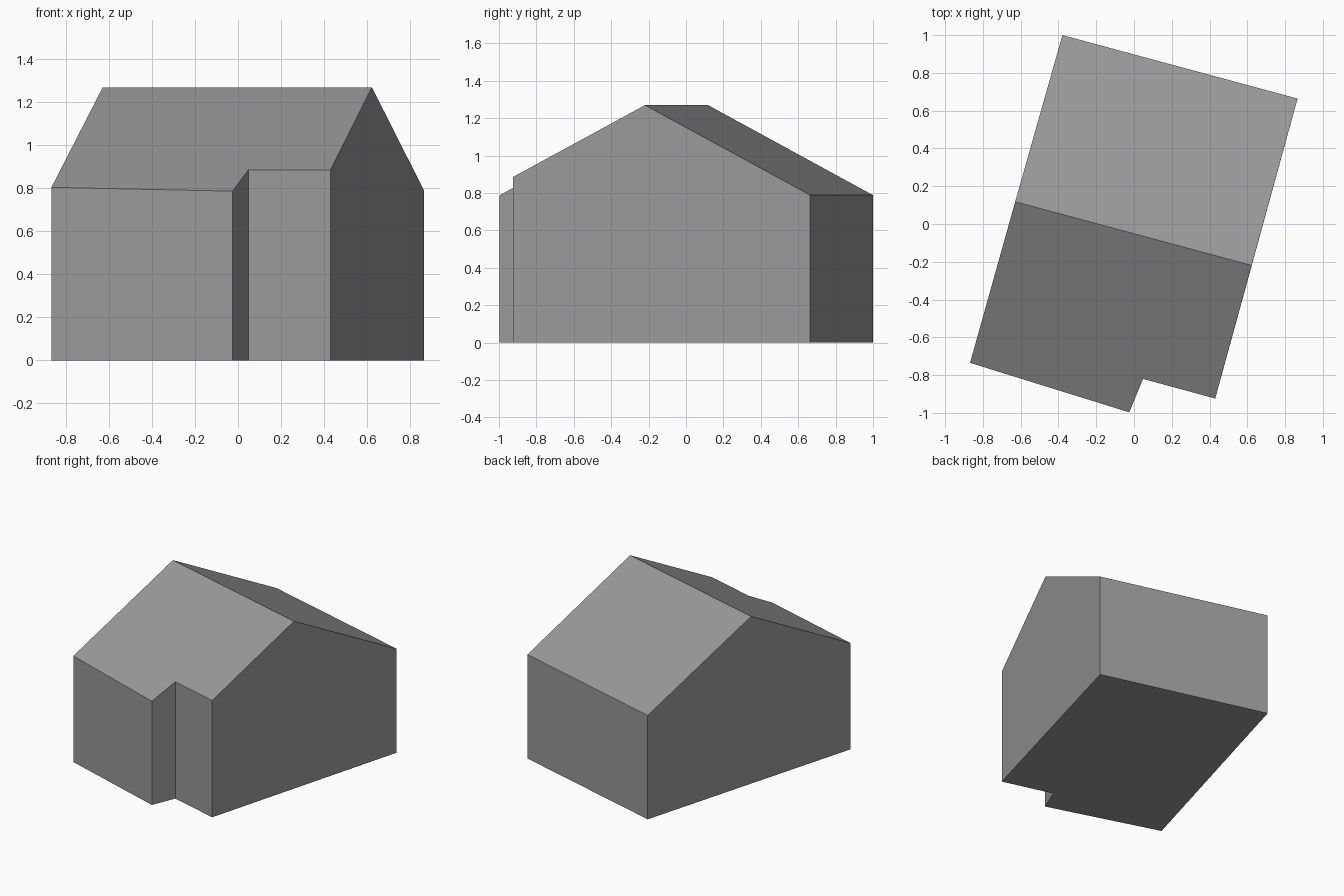
import bpy
import bmesh
from mathutils import Vector

cube = bpy.data.objects.get("Cube")
if cube:
    bpy.data.objects.remove(cube, do_unlink=True)

grey = bpy.data.materials.new("plain grey")
grey.use_nodes = True
grey.diffuse_color = (0.32, 0.32, 0.32, 1)
grey.node_tree.nodes["Principled BSDF"].inputs["Base Color"].default_value = grey.diffuse_color

# Footprint: notched front edge and straight back edge, both counter-clockwise
FRONT = [Vector(p) for p in ((-0.868, -0.735), (-0.025, -0.997), (0.048, -0.82), (0.43, -0.924))]
BACK = [Vector(p) for p in ((0.866, 0.664), (-0.379, 1.0))]
RIDGE = [Vector(p) for p in ((-0.629, 0.118), (0.623, -0.219))]
RIDGE_Z, PITCH = 1.27, 0.525

along = (RIDGE[1] - RIDGE[0]).normalized()
across = Vector((-along.y, along.x))


def roof_point(p):
    """Lift a plan point onto the pitched roof."""
    return (p.x, p.y, RIDGE_Z - PITCH * abs((p - RIDGE[0]).dot(across)))


def ground_point(p):
    return (p.x, p.y, 0)


def build(name, faces):
    bm = bmesh.new()
    for points in faces:
        bm.faces.new([bm.verts.new(p) for p in points])
    bmesh.ops.remove_doubles(bm, verts=bm.verts[:], dist=0.0001)
    mesh = bpy.data.meshes.new(name)
    bm.to_mesh(mesh)
    bm.free()
    mesh.materials.append(grey)
    obj = bpy.data.objects.new(name, mesh)
    bpy.context.collection.objects.link(obj)
    return obj


# Walls and floor, with each gable as a single five-sided face
outline = FRONT + BACK
gables = {3: RIDGE[1], 5: RIDGE[0]}
faces = [[ground_point(p) for p in reversed(outline)]]
for i, a in enumerate(outline):
    b = outline[(i + 1) % len(outline)]
    top = [b, gables[i], a] if i in gables else [b, a]
    faces.append([ground_point(a), ground_point(b)] + [roof_point(p) for p in top])
build("walls", faces)

# Two roof slopes, cut flush with the walls
build("roof", [
    [roof_point(p) for p in FRONT + RIDGE[::-1]],
    [roof_point(p) for p in BACK + RIDGE],
])
